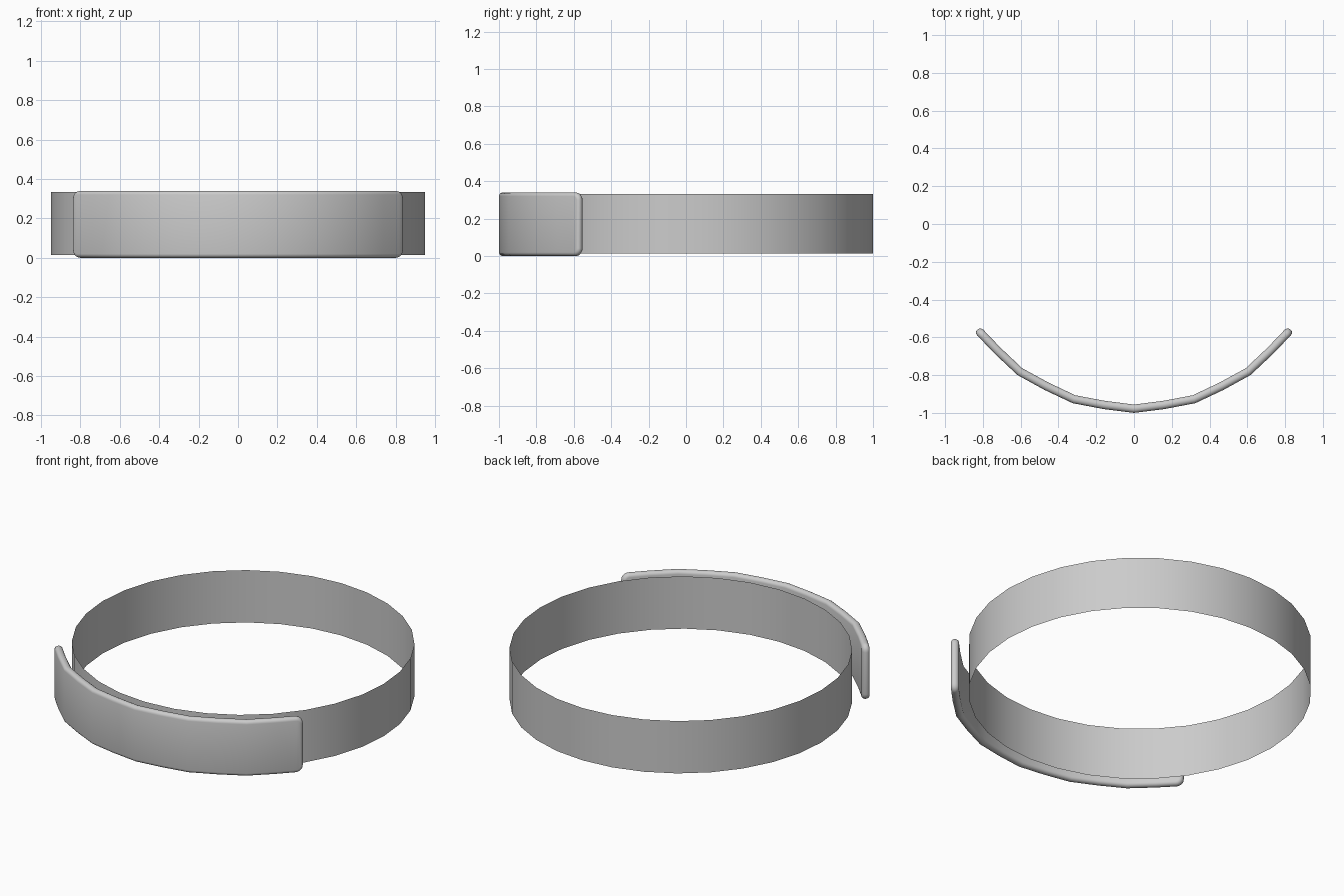
import bpy, bmesh, math

if "Cube" in bpy.data.objects:
    bpy.data.objects.remove(bpy.data.objects["Cube"])

CY = 0.05            # shared centre of band and plate in y


def finish(bm, name, angle):
    bmesh.ops.recalc_face_normals(bm, faces=bm.faces)
    mesh = bpy.data.meshes.new(name)
    bm.to_mesh(mesh)
    bm.free()
    ob = bpy.data.objects.new(name, mesh)
    bpy.context.collection.objects.link(ob)
    bpy.context.view_layer.objects.active = ob
    ob.select_set(True)
    bpy.ops.object.shade_smooth_by_angle(angle=math.radians(angle))
    ob.select_set(False)
    return ob


# Thin open band
bpy.ops.mesh.primitive_cylinder_add(vertices=32, radius=0.95, depth=0.32,
                                    end_fill_type='NOTHING', location=(0, CY, 0.173))
band = bpy.context.object
band.name = "band"
bpy.ops.object.shade_smooth_by_angle(angle=math.radians(40))

# Curved front plate with rounded rim
R, THICK, HALF_H, CORNER = 1.05, 0.044, 0.17, 0.042
END = math.radians(53.7)


def plate_point(a, offset, z):
    seg = math.radians(18)
    local = (a % seg) - seg / 2
    chord = math.cos(seg / 2) / math.cos(local)
    r = R * (0.4 + 0.6 * chord) + offset
    return (r * math.sin(a), CY - r * math.cos(a), z + HALF_H)


def columns(inset):
    c = CORNER - inset
    right = []
    for i in range(6):                       # rounded corner at the end
        t = math.radians(90 * i / 5)
        right.append((END - (CORNER - c * math.sin(t)) / R,
                      HALF_H - CORNER + c * math.cos(t)))
    mid = [(math.radians(d), HALF_H - inset) for d in range(-45, 46, 9)]
    return [(-a, h) for a, h in reversed(right)] + mid + right


bm = bmesh.new()
layers = []
STEPS = 8
for k in range(STEPS + 1):                   # half-round rim, outside to inside
    t = math.pi * k / STEPS
    off = -THICK / 2 + THICK / 2 * math.cos(t)
    cols = columns(0.02 * (1 - math.sin(t)))
    top = [bm.verts.new(plate_point(a, off, h)) for a, h in cols]
    low = [bm.verts.new(plate_point(a, off, -h)) for a, h in cols]
    layers.append((top, low))
for top, low in (layers[0], layers[-1]):     # outer and inner faces
    for i in range(len(top) - 1):
        bm.faces.new((top[i], top[i + 1], low[i + 1], low[i]))
for (t0, l0), (t1, l1) in zip(layers, layers[1:]):
    p, q = t0 + l0[::-1], t1 + l1[::-1]
    for i in range(len(p)):
        j = (i + 1) % len(p)
        bm.faces.new((p[i], p[j], q[j], q[i]))
bmesh.ops.remove_doubles(bm, verts=bm.verts, dist=1e-5)
finish(bm, "front_plate", 40)
